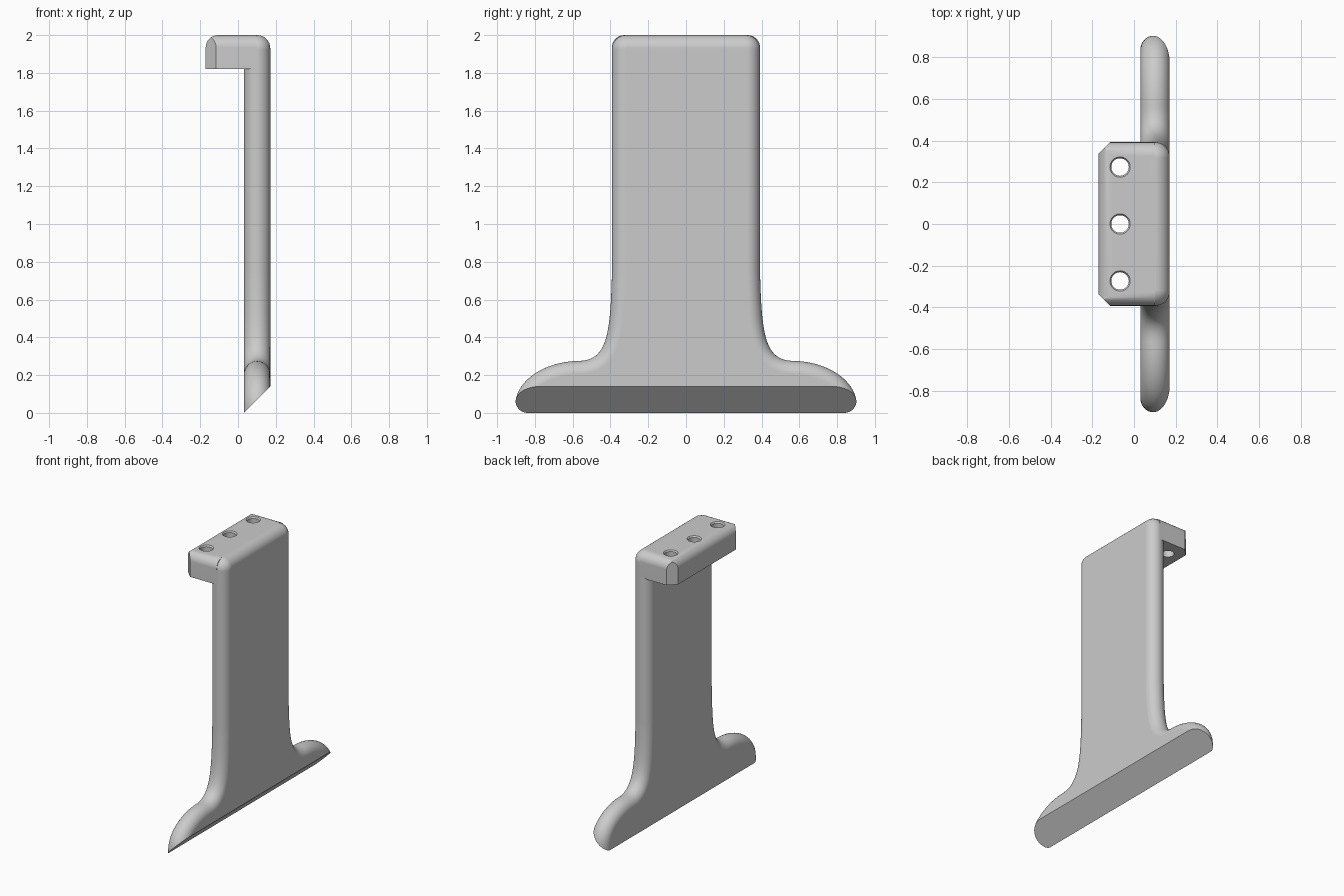
import bpy, bmesh, math
from mathutils import Vector
from mathutils.geometry import interpolate_bezier

cube = bpy.data.objects.get("Cube")
if cube:
    bpy.data.objects.remove(cube)

grey = bpy.data.materials.new("light_grey")
grey.use_nodes = True
grey.diffuse_color = (0.6, 0.6, 0.6, 1)
grey.node_tree.nodes["Principled BSDF"].inputs["Base Color"].default_value = (0.6, 0.6, 0.6, 1)

HALF = 0.392      # half width of the blade
MID_X = 0.101     # middle of the blade thickness
R = 0.07          # rounding of the blade rim
LIP_X = -0.171    # free edge of the lip


def loft(bm, rings):
    """Skin equal-length closed rings and cap both ends."""
    loops = [[bm.verts.new(p) for p in ring] for ring in rings]
    n = len(loops[0])
    for a, b in zip(loops, loops[1:]):
        for i in range(n):
            j = (i + 1) % n
            bm.faces.new((a[i], a[j], b[j], b[i]))
    bm.faces.new(loops[0][::-1])
    bm.faces.new(loops[-1])


def slice_off(bm, point, normal):
    """Remove everything on the normal side of a plane and close the cut."""
    geom = bm.verts[:] + bm.edges[:] + bm.faces[:]
    bmesh.ops.bisect_plane(bm, geom=geom, plane_co=point, plane_no=normal,
                           dist=1e-5, clear_outer=True)
    bmesh.ops.holes_fill(bm, edges=[e for e in bm.edges if e.is_boundary], sides=0)


def make_object(name, bm):
    bmesh.ops.recalc_face_normals(bm, faces=bm.faces[:])
    mesh = bpy.data.meshes.new(name)
    bm.to_mesh(mesh)
    bm.free()
    mesh.materials.append(grey)
    obj = bpy.data.objects.new(name, mesh)
    bpy.context.collection.objects.link(obj)
    return obj


def finish(obj):
    bpy.ops.object.select_all(action='DESELECT')
    obj.select_set(True)
    bpy.context.view_layer.objects.active = obj
    bpy.ops.object.shade_smooth_by_angle(angle=math.radians(30))
    mod = obj.modifiers.new("even_normals", 'WEIGHTED_NORMAL')
    mod.keep_sharp = True


# Blade outline, one half: foot end, foot top, flare, top corner
def bezier(a, b, c, d, count):
    pts = interpolate_bezier(*[Vector((*p, 0)) for p in (a, b, c, d)], count)
    return [p.to_2d() for p in pts]


half = [Vector((0.905, -0.2))]
half += bezier((0.905, 0.04), (0.9, 0.18), (0.74, 0.272), (0.57, 0.275), 20)
half += bezier((0.57, 0.275), (0.42, 0.278), (0.4, 0.4), (HALF, 0.75), 24)[1:]
corner = 0.075
for k in range(11):
    a = math.pi / 2 * k / 10
    half.append(Vector((HALF - corner + corner * math.cos(a),
                        2 - corner + corner * math.sin(a))))
outline = half + [Vector((-p.x, p.y)) for p in reversed(half)]


def inset(points, d):
    result = []
    for i, p in enumerate(points):
        before = (p - points[i - 1]).normalized()
        after = (points[(i + 1) % len(points)] - p).normalized()
        t = (before + after).normalized()
        result.append(p + Vector((-t.y, t.x)) * d)
    return result


# Blade with a half-round rim and a slanted underside
bm = bmesh.new()
rings = []
steps = 16
for k in range(steps + 1):
    a = math.pi * k / steps
    x = MID_X - R * math.cos(a)
    rings.append([(x, p.x, p.y) for p in inset(outline, R * (1 - math.sin(a)))])
loft(bm, rings)
slice_off(bm, (MID_X - R, 0, 0), (1, 0, -1))
blade = make_object("blade", bm)
finish(blade)

# Lip: block with rounded top edges and chamfered free corners
bm = bmesh.new()
block = [(LIP_X, -HALF), (MID_X, -HALF), (MID_X, HALF), (LIP_X, HALF)]
loft(bm, [[(x, y, z) for x, y in block] for z in (1.82, 2)])
top_edges = [e for e in bm.edges
             if all(v.co.z > 1.9 for v in e.verts)
             and any(v.co.x < 0 for v in e.verts)]
bmesh.ops.bevel(bm, geom=top_edges, offset=0.065, segments=8, profile=0.5,
                affect='EDGES')
for side in (-1, 1):
    slice_off(bm, (LIP_X, side * (HALF - 0.055), 1.9), (-1, side, 0))
lip = make_object("lip", bm)

# Three screw holes with a slight countersink
bm = bmesh.new()
for y in (-0.273, 0, 0.273):
    loft(bm, [[(-0.067 + r * math.cos(math.tau * k / 32),
                y + r * math.sin(math.tau * k / 32), z) for k in range(32)]
              for z, r in ((1.7, 0.042), (1.99, 0.042), (2.0, 0.049), (2.1, 0.049))])
cutter = make_object("hole_cutter", bm)
cutter.hide_render = True
cut = lip.modifiers.new("holes", 'BOOLEAN')
cut.operation = 'DIFFERENCE'
cut.solver = 'EXACT'
cut.object = cutter
bpy.context.view_layer.objects.active = lip
bpy.ops.object.modifier_apply(modifier=cut.name)
bpy.data.objects.remove(cutter)
finish(lip)
